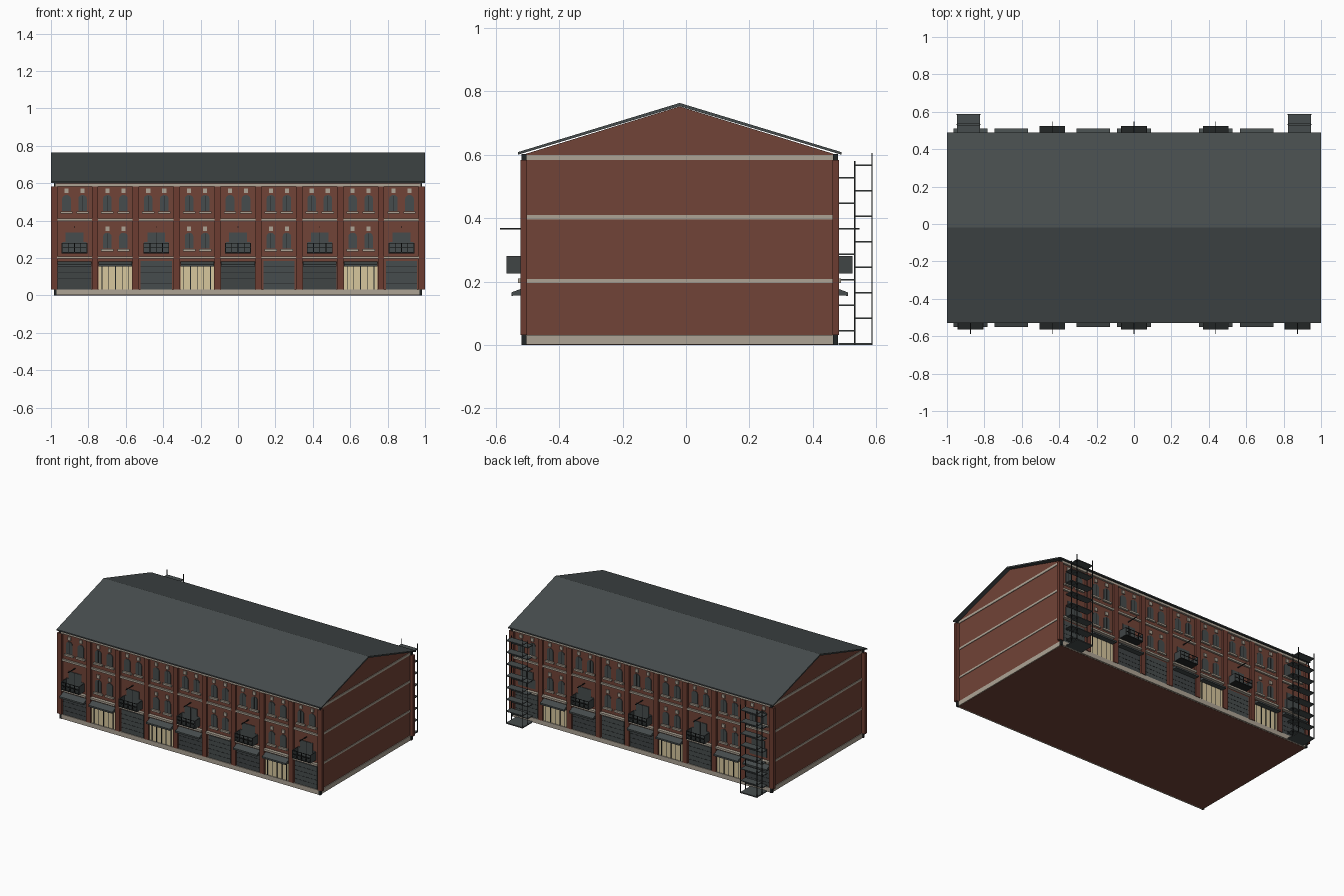
import bpy, bmesh, math
from mathutils import Vector

cube = bpy.data.objects.get("Cube")
if cube:
    bpy.data.objects.remove(cube)


def material(name, r, g, b):
    m = bpy.data.materials.new(name)
    m.use_nodes = True
    m.diffuse_color = (r, g, b, 1)
    m.node_tree.nodes["Principled BSDF"].inputs["Base Color"].default_value = (r, g, b, 1)
    return m


BRICK = material("red brick", .165, .056, .038)
PIER = material("deep red brick", .15, .046, .031)
STONE = material("pale stone", .42, .37, .30)
SLATE = material("grey slate", .062, .073, .074)
SHUTTER = material("dark shutter", .05, .058, .06)
GLOW = material("warm shop glass", .68, .57, .34)
METAL = material("black metal", .016, .019, .019)

CY = -.02        # centre line of the block
WALL = .487      # wall face, measured out from the centre line
SIDES = (-1, 1)  # front, back
PITCH = .2185
BAYS = [(i - 4) * PITCH for i in range(9)]
parts = {}


def part(name, mat):
    if name not in parts:
        parts[name] = (bmesh.new(), mat)
    return parts[name][0]


def prism(bm, outline, offset):
    # Extrude a closed outline along an offset vector
    face = bm.faces.new([bm.verts.new(p) for p in outline])
    new = bmesh.ops.extrude_face_region(bm, geom=[face])["geom"]
    bmesh.ops.translate(bm, vec=Vector(offset),
                        verts=[v for v in new if isinstance(v, bmesh.types.BMVert)])


def box(name, mat, x0, x1, y0, y1, z0, z1):
    prism(part(name, mat), [(x0, y0, z0), (x1, y0, z0), (x1, y1, z0), (x0, y1, z0)],
          (0, 0, z1 - z0))


def fbox(name, mat, s, x, w, d0, d1, z0, z1):
    # Box on a facade: centre x, half width w, from d0 to d1 outward from the wall
    ya, yb = CY + s * (WALL + d0), CY + s * (WALL + d1)
    box(name, mat, x - w, x + w, min(ya, yb), max(ya, yb), z0, z1)


def arch(name, mat, s, x, w, z0, z1, rise, depth=.004):
    # Panel with a segmental arched head
    y = CY + s * WALL
    pts = [(x - w, y, z0), (x + w, y, z0)]
    for k in range(7):
        a = math.pi * k / 6
        pts.append((x + w * math.cos(a), y, z1 - rise + rise * math.sin(a)))
    prism(part(name, mat), pts, (0, s * depth, 0))


# Main block with gable ends
prism(part("brick_block", BRICK),
      [(-.975, CY - WALL, 0), (-.975, CY + WALL, 0), (-.975, CY + WALL, .602),
       (-.975, CY, .752), (-.975, CY - WALL, .602)], (1.95, 0, 0))

# Roof slabs and edge trim
prism(part("roof", SLATE),
      [(-1, CY - .51, .600), (-1, CY, .753), (-1, CY + .51, .600),
       (-1, CY + .51, .608), (-1, CY, .763), (-1, CY - .51, .608)], (2, 0, 0))

# Plinth strips and stone courses on the gable ends
for e in SIDES:
    for z0, z1, out in ((.001, .032, .98), (.195, .208, .979), (.396, .41, .979), (.583, .599, .979)):
        box("end_stone_courses", STONE, min(e * .97, e * out), max(e * .97, e * out),
            CY - .493, CY + .493, z0, z1)

for s in SIDES:
    fbox("plinth", STONE, s, 0, .972, -.01, .011, .001, .032)
    fbox("cornice", STONE, s, 0, .975, -.01, .012, .583, .599)
    # Corner downpipes
    for e in SIDES:
        fbox("downpipes", METAL, s, e * .978, .007, -.004, .012, 0, .602)
    # Brick piers between the bays
    for i in range(10):
        fbox("piers", PIER, s, (i - 4.5) * PITCH, .017, -.006, .015, .032, .583)


def paired_windows(s, x, z):
    for dx in (-.043, .043):
        arch("windows", SLATE, s, x + dx, .023, z, z + .085, .02)
        fbox("window_bars", METAL, s, x + dx, .001, 0, .005, z, z + .08)
        fbox("keystones", STONE, s, x + dx, .011, 0, .007, z + .095, z + .119)
        fbox("window_sills", STONE, s, x + dx, .033, 0, .012, z - .015, z - .003)


def balcony(s, x):
    w, out, z0, z1 = .067, .058, .225, .28
    fbox("balcony_floors", METAL, s, x, w, 0, out, z0, z0 + .006)
    for e in SIDES:
        fbox("balcony_sides", SHUTTER, s, x + e * w, .002, 0, out, z0, z1)
    for z in (z1 - .004, (z0 + z1) / 2):
        fbox("balcony_rails", METAL, s, x, w, out - .004, out, z, z + .003)
    for k in range(5):
        fbox("balcony_rails", METAL, s, x + (k - 2) * w / 2, .002, out - .004, out, z0, z1)


def awning(s, x):
    y = CY + s * WALL
    prism(part("awnings", SLATE),
          [(x - .09, y, .158), (x - .09, y, .182), (x - .09, y + s * .043, .166),
           (x - .09, y + s * .043, .155)], (.18, 0, 0))


def fire_escape(x):
    y0, y1, w = CY + .5, .588, .062
    box("escape_base", SLATE, x - w, x + w, y0, y1, 0, .007)
    for k in range(14):
        ya, yb = (y0, y0 + .05) if k % 2 == 0 else (y1 - .054, y1)
        z = .042 + k * .0402
        box("escape_landings", SLATE, x - w, x + w, ya, yb, z, z + .005)
    for e in SIDES:
        for y in (y0 + .05, y1 - .004):
            top = .605 if y > .55 else .58
            box("escape_posts", METAL, x + e * w - .002, x + e * w + .002, y, y + .004, 0, top)


# Facade bays
for s in SIDES:
    for i, x in enumerate(BAYS):
        fbox("string_courses", STONE, s, x, .0925, 0, .012, .397, .41)
        fbox("string_courses", STONE, s, x, .0925, 0, .022, .196, .209)
        paired_windows(s, x, .452)

        # First floor: balcony door or paired windows
        if i % 2:
            paired_windows(s, x, .25)
        else:
            fbox("balcony_doors", SLATE, s, x, .048, 0, .004, .225, .335)
            fbox("balcony_doors", SLATE, s, x, .065, 0, .003, .225, .285)
            fbox("door_bars", METAL, s, x, .001, 0, .005, .225, .335)
            if s < 0 or 0 < i < 8:
                balcony(s, x)
                fbox("flag_poles", METAL, s, x, .002, 0, .08, .364, .369)

        # Ground floor: glazed shop, dark shop or tall shutter
        if i in (1, 3, 7):
            fbox("lit_shopfronts", GLOW, s, x, .09, 0, .006, .032, .156)
            for k in range(5):
                fbox("shop_mullions", METAL, s, x + (k - 2) * .036, .002, 0, .009, .032, .156)
        elif i in (0, 4, 6):
            fbox("dark_shopfronts", SHUTTER, s, x, .09, 0, .006, .032, .156)
            for z in (.06, .09, .12):
                fbox("shutter_ribs", METAL, s, x, .09, 0, .007, z, z + .002)
        else:
            fbox("tall_shutters", SLATE, s, x, .083, 0, .006, .032, .184)
            for k in range(1, 5):
                z = .032 + k * .03
                fbox("shutter_ribs", METAL, s, x, .083, 0, .007, z, z + .002)
        if i in (0, 1, 3, 4, 6, 7):
            awning(s, x)

# Fire escapes at the back corners
for e in SIDES:
    fire_escape(e * .885)

# Turn the collected parts into objects
for name, (bm, mat) in parts.items():
    bmesh.ops.recalc_face_normals(bm, faces=bm.faces[:])
    mesh = bpy.data.meshes.new(name)
    bm.to_mesh(mesh)
    bm.free()
    mesh.materials.append(mat)
    bpy.context.collection.objects.link(bpy.data.objects.new(name, mesh))
